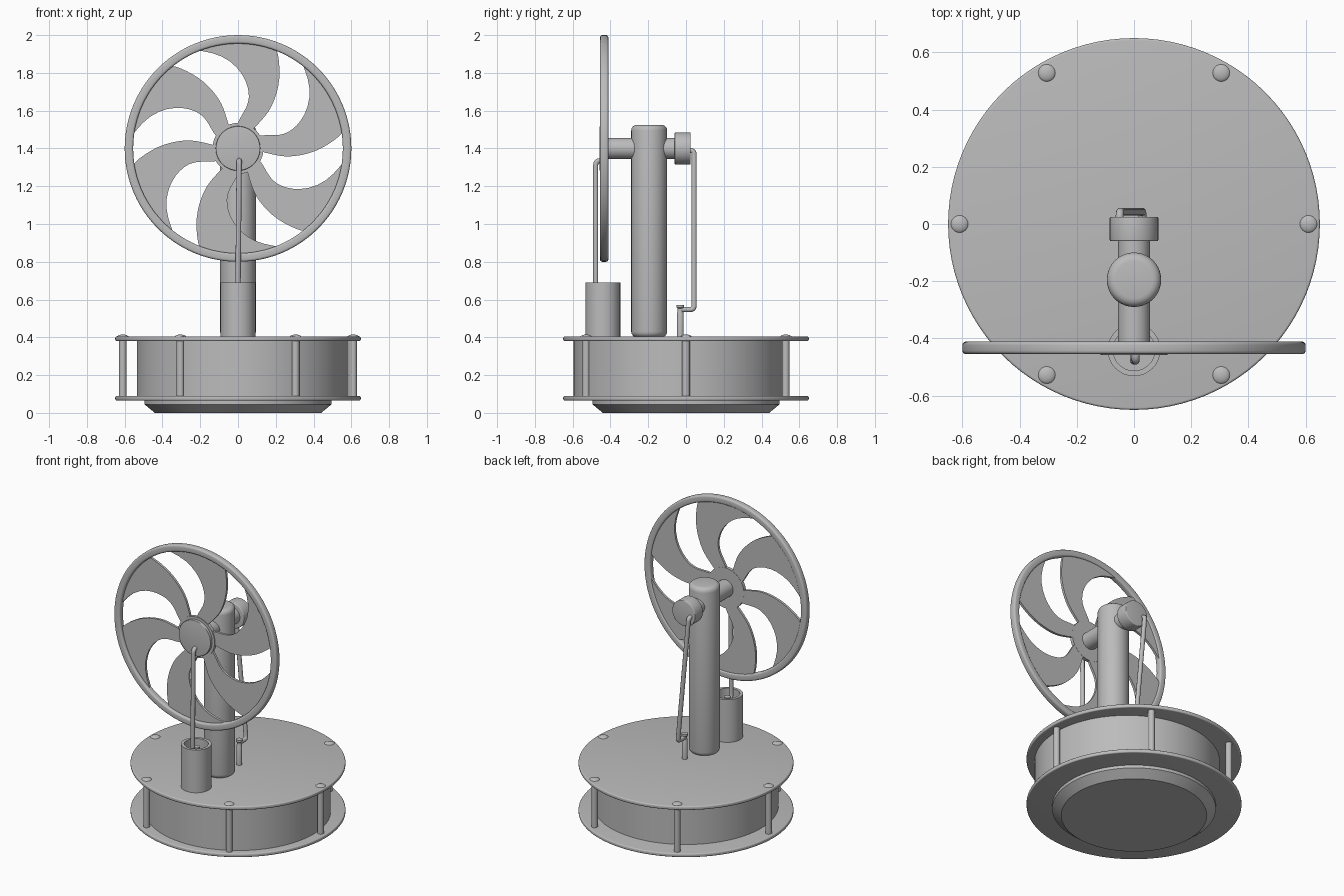
import bpy, bmesh, math
from mathutils import Vector

if "Cube" in bpy.data.objects:
    bpy.data.objects.remove(bpy.data.objects["Cube"], do_unlink=True)

grey = bpy.data.materials.new("plain grey")
grey.use_nodes = True
COLOUR = (0.5, 0.5, 0.5, 1)
grey.diffuse_color = COLOUR
grey.node_tree.nodes["Principled BSDF"].inputs["Base Color"].default_value = COLOUR


def finish(name, bm):
    bmesh.ops.recalc_face_normals(bm, faces=bm.faces[:])
    mesh = bpy.data.meshes.new(name)
    bm.to_mesh(mesh)
    bm.free()
    mesh.materials.append(grey)
    obj = bpy.data.objects.new(name, mesh)
    bpy.context.collection.objects.link(obj)
    return obj


def smooth(obj):
    bpy.ops.object.select_all(action='DESELECT')
    obj.select_set(True)
    bpy.context.view_layer.objects.active = obj
    bpy.ops.object.shade_smooth_by_angle(angle=math.radians(35))


def lathe(name, profile, at=(0, 0, 0), along_y=False, steps=64, closed=False):
    """Spin a (radius, height) profile around z, or around y."""
    bm = bmesh.new()
    verts = [bm.verts.new((r, 0, h)) for r, h in profile]
    edges = [bm.edges.new(p) for p in zip(verts, verts[1:])]
    if closed:
        edges.append(bm.edges.new((verts[-1], verts[0])))
    bmesh.ops.spin(bm, geom=verts + edges, cent=(0, 0, 0), axis=(0, 0, 1),
                   angle=math.tau, steps=steps)
    bmesh.ops.remove_doubles(bm, verts=bm.verts[:], dist=0.0001)
    for v in bm.verts:
        x, y, z = v.co
        v.co = Vector((x, z, -y) if along_y else (x, y, z)) + Vector(at)
    obj = finish(name, bm)
    smooth(obj)
    return obj


def cylinder(name, r, low, high, bevel=0.0, **kw):
    """Solid cylinder whose two edges are rounded by bevel."""
    arc = [i * math.pi / 8 for i in range(5)] if bevel else [0]
    top = [(r - bevel + bevel * math.cos(a), high - bevel + bevel * math.sin(a)) for a in arc]
    bottom = [(x, low + high - h) for x, h in reversed(top)]
    return lathe(name, [(0, low)] + bottom + top + [(0, high)], **kw)


def rod(name, points, radius=0.014, bend=0.022):
    """Round wire through the points with rounded elbows."""
    pts = [Vector(p) for p in points]
    path = [pts[0]]
    for a, b, c in zip(pts, pts[1:], pts[2:]):
        p, q = b + (a - b).normalized() * bend, b + (c - b).normalized() * bend
        for i in range(6):
            t = i / 5
            path.append(p * (1 - t) ** 2 + b * 2 * t * (1 - t) + q * t * t)
    path.append(pts[-1])
    curve = bpy.data.curves.new(name, 'CURVE')
    curve.dimensions = '3D'
    curve.bevel_depth = radius
    curve.bevel_resolution = 3
    curve.use_fill_caps = True
    spline = curve.splines.new('POLY')
    spline.points.add(len(path) - 1)
    for sp, p in zip(spline.points, path):
        sp.co = (*p, 1)
    curve.materials.append(grey)
    obj = bpy.data.objects.new(name, curve)
    bpy.context.collection.objects.link(obj)


# Base: foot, two plates and the displacer drum
lathe("foot", [(0, 0), (0.44, 0), (0.495, 0.045), (0.495, 0.07), (0, 0.07)], steps=96)
cylinder("bottom_plate", 0.65, 0.065, 0.09, 0.008, steps=96)
cylinder("top_plate", 0.65, 0.38, 0.405, 0.008, steps=96)
cylinder("drum", 0.56, 0.085, 0.385, at=(0.025, -0.035, 0), steps=96)

# Six tie posts with domed screw heads
for k in range(6):
    a = k * math.pi / 3
    spot = (0.61 * math.cos(a), 0.61 * math.sin(a), 0)
    cylinder(f"tie_post_{k + 1}", 0.02, 0.085, 0.385, at=spot, steps=24)
    dome = [(0.032 * math.cos(t), 0.4 + 0.015 * math.sin(t))
            for t in (i * math.pi / 12 for i in range(7))]
    lathe(f"screw_head_{k + 1}", dome, at=spot, steps=24)

# Column, axle and rear crank disc
AXLE = (0, 0, 1.4)
cylinder("column", 0.095, 0.4, 1.525, 0.03, at=(0, -0.195, 0))
cylinder("axle", 0.056, -0.43, -0.02, at=AXLE, along_y=True)
cylinder("crank_disc", 0.085, -0.06, 0.025, 0.005, at=AXLE, along_y=True)

# Flywheel: rounded rim, hub and six swept blades
rim = []
for cx, cy, start in ((0.588, -0.423, 0), (0.567, -0.423, 1), (0.567, -0.443, 2), (0.588, -0.443, 3)):
    for i in range(5):
        a = (start + i / 4) * math.pi / 2
        rim.append((cx + 0.012 * math.cos(a), cy + 0.012 * math.sin(a)))
lathe("flywheel_rim", rim, at=AXLE, along_y=True, steps=96, closed=True)
cylinder("hub_flange", 0.135, -0.44, -0.418, at=AXLE, along_y=True)
cylinder("hub_cap", 0.118, -0.458, -0.43, 0.004, at=AXLE, along_y=True)

# Blade sections: radius, first edge angle, second edge angle
SECTIONS = [(0.1, -66, -24), (0.15, -69, -31), (0.2, -70, -40), (0.25, -70, -43),
            (0.3, -68, -41.5), (0.36, -65, -37), (0.43, -61, -30), (0.5, -56, -20.5),
            (0.55, -52.5, -10), (0.575, -50, -5)]
COLUMNS = 8
for k in range(6):
    bm = bmesh.new()
    rows = []
    for r, a, b in SECTIONS:
        row = []
        for i in range(COLUMNS + 1):
            t = math.radians(60 * k + a + (b - a) * i / COLUMNS)
            row.append(bm.verts.new((r * math.cos(t), -0.427, 1.4 + r * math.sin(t))))
        rows.append(row)
    for low, high in zip(rows, rows[1:]):
        for i in range(COLUMNS):
            bm.faces.new((low[i], low[i + 1], high[i + 1], high[i]))
    blade = finish(f"flywheel_blade_{k + 1}", bm)
    sub = blade.modifiers.new("soft_outline", 'SUBSURF')
    sub.levels = sub.render_levels = 1
    solid = blade.modifiers.new("thickness", 'SOLIDIFY')
    solid.thickness = 0.016
    solid.offset = 0

# Power cylinder (open cup) with its piston pin
lathe("power_cylinder", [(0, 0.4), (0.092, 0.4), (0.092, 0.69), (0.073, 0.69),
                         (0.073, 0.52), (0, 0.52)], at=(0, -0.44, 0))


def pin(name, x, y, low, high):
    lathe(name, [(0, low), (0.018, low), (0.018, high - 0.045), (0.014, high - 0.035),
                 (0.014, high - 0.02), (0.02, high - 0.014), (0.02, high), (0, high)],
          at=(x, y, 0), steps=24)


pin("piston_pin", 0, -0.435, 0.51, 0.67)
pin("displacer_pin", 0.03, -0.03, 0.4, 0.572)

# Connecting rods
rod("power_rod", [(0.006, -0.45, 1.335), (0.006, -0.478, 1.335),
                  (0, -0.478, 0.65), (0, -0.435, 0.65)])
rod("displacer_rod", [(-0.05, 0.015, 1.39), (-0.05, 0.043, 1.39),
                      (0.03, 0.043, 0.547), (0.03, -0.03, 0.547)])
